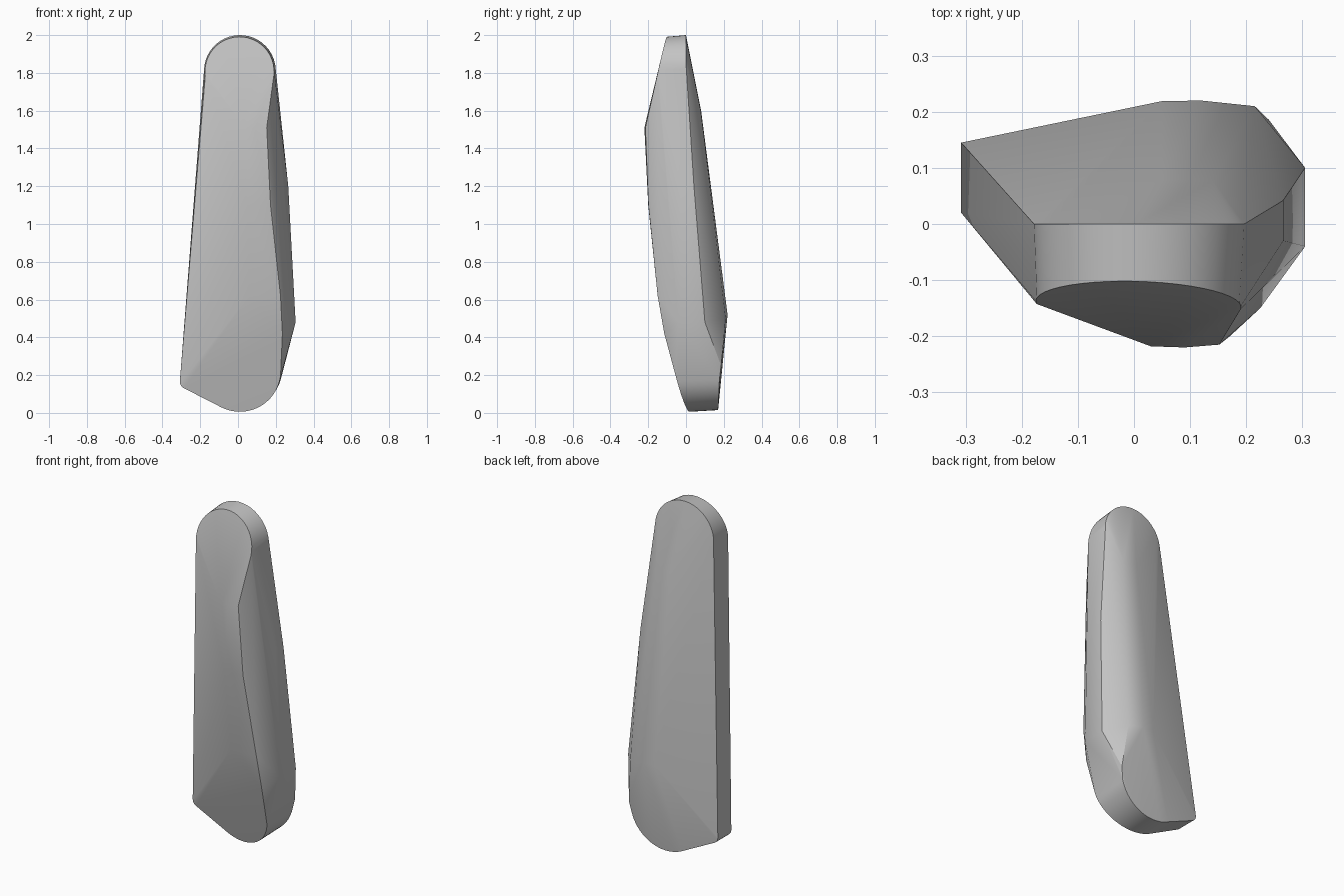
import bpy, bmesh, math
from mathutils import Vector

cube = bpy.data.objects.get("Cube")
if cube:
    bpy.data.objects.remove(cube, do_unlink=True)


def arc(cx, cz, r, start, end, n):
    """Points of an arc in the x-z plane, angles in degrees."""
    for i in range(n + 1):
        a = math.radians(start + (end - start) * i / n)
        yield cx + r * math.cos(a), cz + r * math.sin(a)


points = []

# Rounded top cap: slanted front rim, flat back rim
for x, z in arc(0.01, 1.81, 0.19, -5, 188, 24):
    points.append((x, 0, z))
for x, z in arc(0.008, 1.808, 0.183, -5, 188, 24):
    points.append((x, -0.1 - 0.22 * (2 - z) - 0.03 * x, z))

# Rounded foot: front and back rims
for x, z in arc(0.01, 0.22, 0.217, 243, 352, 16):
    points.append((x, 0.02 - 0.12 * x - 0.247 * z, z + 0.003))
    points.append((x * 1.03, 0.17 + 0.04 * z, z + 0.012))

# Small rounded corner low on the right side of the body
for x, z in arc(-0.27, 0.165, 0.038, 180, 245, 5):
    points.append((x, 0.02, z))
    points.append((x, 0.145, z))

# Front ridge and its edge
points += [(0.03, -0.218, 1.52), (0.09, -0.22, 1.5), (0.152, -0.215, 1.51),
           (0.05, -0.2, 1.1), (0.172, -0.199, 1.1),
           (0.06, -0.15, 0.62), (0.225, -0.15, 0.62), (0.235, -0.115, 0.42)]

# Widest edge on the left side of the body
points += [(0.266, -0.03, 1.2), (0.266, 0.042, 1.2),
           (0.305, -0.04, 0.48), (0.305, 0.1, 0.48)]

# Back ridge and shoulder
points += [(0.05, 0.08, 1.6), (0.14, 0.078, 1.6), (0.05, 0.219, 0.52),
           (0.12, 0.22, 0.52), (0.215, 0.21, 0.5), (0.24, 0.186, 0.25)]

# Wrap the rims and ridges in one closed skin
bm = bmesh.new()
for p in points:
    bm.verts.new(Vector(p))
hull = bmesh.ops.convex_hull(bm, input=bm.verts[:])
bmesh.ops.delete(bm, geom=[v for v in bm.verts if not v.link_faces], context='VERTS')
bmesh.ops.dissolve_limit(bm, angle_limit=math.radians(1), verts=bm.verts[:], edges=bm.edges[:])
bmesh.ops.recalc_face_normals(bm, faces=bm.faces[:])
mesh = bpy.data.meshes.new("tapered_body")
bm.to_mesh(mesh)
bm.free()

body = bpy.data.objects.new("tapered_body", mesh)
bpy.context.collection.objects.link(body)

# Plain grey colour
mat = bpy.data.materials.new("plain_grey")
mat.use_nodes = True
grey = (0.55, 0.55, 0.55, 1)
mat.diffuse_color = grey
mat.node_tree.nodes["Principled BSDF"].inputs["Base Color"].default_value = grey
mesh.materials.append(mat)

bpy.ops.object.select_all(action='DESELECT')
body.select_set(True)
bpy.context.view_layer.objects.active = body
bpy.ops.object.shade_smooth_by_angle(angle=math.radians(30))
